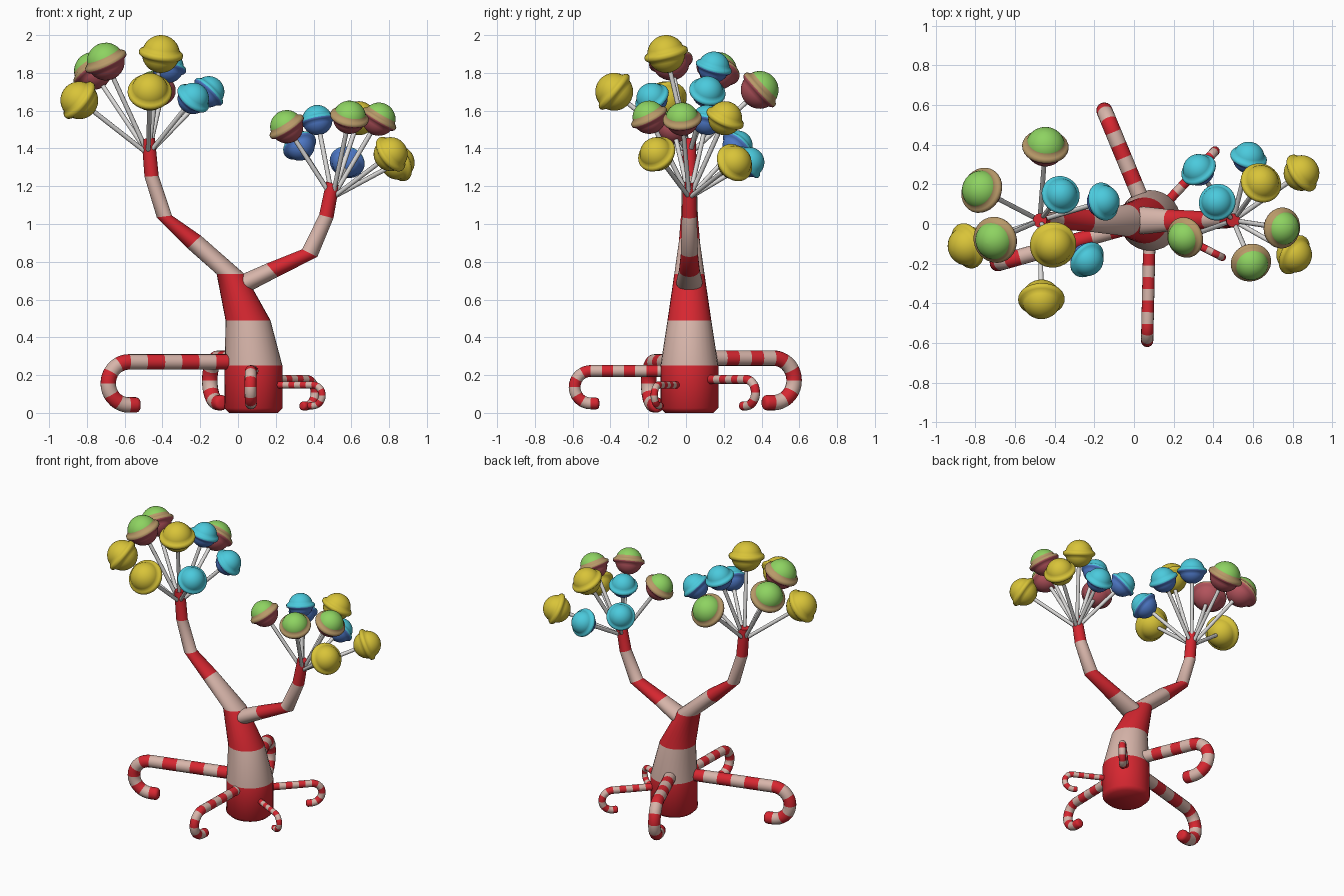
import bpy, bmesh, math
from mathutils import Vector

if "Cube" in bpy.data.objects:
    bpy.data.objects.remove(bpy.data.objects["Cube"])

def material(name, r, g, b):
    m = bpy.data.materials.new(name)
    m.diffuse_color = (r, g, b, 1)
    m.use_nodes = True
    m.node_tree.nodes["Principled BSDF"].inputs["Base Color"].default_value = m.diffuse_color
    return m

RED = material("candy_red", 0.68, 0.02, 0.03)
CREAM = material("pinkish_cream", 0.68, 0.46, 0.40)
YELLOW = material("lemon_yellow", 0.69, 0.55, 0.04)
GREEN = material("apple_green", 0.27, 0.65, 0.12)
ROSE = material("dark_rose", 0.44, 0.085, 0.105)
TAN = material("caramel_tan", 0.48, 0.32, 0.14)
CYAN = material("sky_cyan", 0.07, 0.59, 0.72)
BLUE = material("deep_blue", 0.08, 0.20, 0.60)
GREY = material("stick_grey", 0.72, 0.71, 0.70)

def loft(name, rings, mats, bands, angle=40):
    """Skin a list of vertex rings; bands[i] is the material slot between ring i and i+1."""
    bm = bmesh.new()
    rows = [[bm.verts.new(p) for p in ring] for ring in rings]
    n = len(rows[0])
    for i in range(len(rows) - 1):
        for j in range(n):
            k = (j + 1) % n
            f = bm.faces.new((rows[i][j], rows[i][k], rows[i + 1][k], rows[i + 1][j]))
            f.material_index = bands[i]
    bm.faces.new(rows[0]).material_index = bands[0]
    bm.faces.new(rows[-1]).material_index = bands[-1]
    bmesh.ops.recalc_face_normals(bm, faces=bm.faces)
    me = bpy.data.meshes.new(name)
    bm.to_mesh(me)
    bm.free()
    for m in mats:
        me.materials.append(m)
    ob = bpy.data.objects.new(name, me)
    bpy.context.collection.objects.link(ob)
    bpy.ops.object.select_all(action='DESELECT')
    ob.select_set(True)
    bpy.context.view_layer.objects.active = ob
    bpy.ops.object.shade_smooth_by_angle(angle=math.radians(angle))
    return ob

def ring(centre, a, b, n):
    """Ellipse around centre with half axes a and b."""
    return [centre + a * math.cos(t) + b * math.sin(t)
            for t in (2 * math.pi * j / n for j in range(n))]

CX, CY = 0.08, 0.018

# Trunk and branches: each ring is left x, z, right x, z in the front view, then depth radius
def limb(name, sections, bands):
    rings = []
    for x1, z1, x2, z2, ry in sections:
        c = Vector(((x1 + x2) / 2, CY, (z1 + z2) / 2))
        a = Vector(((x2 - x1) / 2, 0, (z2 - z1) / 2))
        rings.append(ring(c, a, Vector((0, ry, 0)), 28))
    loft(name, rings, [RED, CREAM], bands, 60)

limb("trunk_and_left_branch", [
    (-0.048, 0.0, 0.21, 0.0, 0.128), (-0.073, 0.025, 0.235, 0.025, 0.153),
    (-0.07, 0.25, 0.235, 0.25, 0.153),
    (-0.066, 0.49, 0.172, 0.49, 0.116), (-0.113, 0.735, 0.035, 0.735, 0.08),
    (-0.267, 0.871, -0.196, 0.938, 0.056), (-0.43, 1.035, -0.35, 1.045, 0.045),
    (-0.495, 1.25, -0.42, 1.255, 0.038), (-0.51, 1.45, -0.44, 1.455, 0.035),
], [0, 0, 1, 0, 1, 0, 1, 0])

limb("right_branch", [
    (-0.04, 0.70, 0.0, 0.62, 0.06), (0.024, 0.735, 0.072, 0.648, 0.07),
    (0.15, 0.79, 0.21, 0.72, 0.055), (0.34, 0.866, 0.42, 0.826, 0.045),
    (0.43, 1.05, 0.505, 1.03, 0.04), (0.467, 1.225, 0.536, 1.205, 0.034),
], [1, 1, 0, 1, 0])

# Candy cane roots: straight run out of the trunk, then a hook turning back underneath
def cane(name, heading, z, r, hook, reach, stripe):
    u = Vector((math.cos(math.radians(heading)), math.sin(math.radians(heading)), 0))
    side = Vector((-u.y, u.x, 0))
    up = Vector((0, 0, 1))
    base = Vector((CX, CY, 0))
    turn = reach - hook                     # distance where the hook begins
    path = []                               # distance, height, tangent angle, radius
    bands = []
    d, k, run = turn, 1, []
    while d > 0.08:
        run.append((d, k))
        d -= stripe * r
        k = 1 - k
    run.reverse()
    path.append((max(d, 0.05), z, 0, r))
    for d, k in run:
        path.append((d, z, 0, r))
        bands.append(k)
    for i in range(1, 19):                  # six stripes around the hook
        a = math.pi * i / 18
        path.append((turn + hook * math.sin(a), z - hook + hook * math.cos(a), a, r))
        bands.append(((i - 1) // 3) % 2)
    for back, s in ((0.9, 1), (1.2, 0.92), (1.38, 0.72), (1.45, 0.4)):   # rounded tip
        path.append((turn - back * r, z - 2 * hook, math.pi, r * s))
        bands.append(0)
    rings = []
    for d, h, a, rad in path:
        normal = u * math.sin(a) + up * math.cos(a)
        rings.append(ring(base + u * d + up * h, side * rad, normal * rad, 16))
    loft(name, rings, [RED, CREAM], bands)

cane("left_cane", 195.7, 0.27, 0.041, 0.114, 0.797, 2.3)
cane("back_cane", 112.5, 0.29, 0.041, 0.118, 0.60, 1.7)
cane("front_cane", 268.7, 0.222, 0.031, 0.086, 0.608, 1.9)
cane("back_right_cane", 46.8, 0.177, 0.024, 0.070, 0.48, 1.8)
cane("front_right_cane", -27, 0.148, 0.019, 0.055, 0.41, 1.8)

# Lollipops: two-tone ball with a rim (upper flank of the rim has its own colour), plus a stick
def lollipop(name, hub, centre, r, mats):
    axis = (centre - hub).normalized()
    side = axis.orthogonal().normalized()
    other = axis.cross(side)
    half = [(math.cos(math.radians(t)), math.sin(math.radians(t)))
            for t in (89, 80, 70, 60, 50, 40, 31, 22, 14)]
    half += [(1.08, 0.17), (1.15, 0.11), (1.175, 0.04)]
    profile = half + [(x, -h) for x, h in reversed(half)]
    bands = [0] * 7 + [1] * 5 + [2] * 11
    rings = [ring(centre + axis * h * r, side * x * r, other * x * r, 28) for x, h in profile]
    loft(name, rings, mats, bands)
    w = 0.0125
    loft(name + "_stick", [ring(p, side * w, other * w, 10)
                           for p in (hub, centre - axis * r * 0.8)], [GREY], [0])

flavours = {
    "lemon": [YELLOW, YELLOW, YELLOW],
    "apple": [GREEN, TAN, ROSE],
    "berry": [CYAN, CYAN, BLUE],
}
clusters = {
    "left": (Vector((-0.475, CY, 1.37)), {"lemon": 0.1, "apple": 0.1, "berry": 0.083}, [
        ("lemon", -0.84, -0.11, 1.655), ("lemon", -0.467, -0.38, 1.70),
        ("lemon", -0.408, -0.105, 1.90), ("apple", -0.768, 0.17, 1.81),
        ("apple", -0.70, -0.08, 1.86), ("apple", -0.447, 0.39, 1.71),
        ("berry", -0.37, 0.147, 1.83), ("berry", -0.155, 0.113, 1.70),
        ("berry", -0.237, -0.18, 1.665)]),
    "right": (Vector((0.50, CY, 1.14)), {"lemon": 0.09, "apple": 0.088, "berry": 0.08}, [
        ("lemon", 0.64, 0.207, 1.56), ("lemon", 0.845, 0.257, 1.325),
        ("lemon", 0.808, -0.155, 1.37), ("apple", 0.746, -0.02, 1.555),
        ("apple", 0.59, -0.195, 1.565), ("apple", 0.258, -0.068, 1.515),
        ("berry", 0.326, 0.273, 1.415), ("berry", 0.578, 0.335, 1.327),
        ("berry", 0.42, 0.11, 1.55)]),
}
for side_name, (hub, sizes, pops) in clusters.items():
    for i, (kind, x, y, z) in enumerate(pops):
        lollipop(f"{side_name}_{kind}_lollipop_{i + 1}", hub, Vector((x, y, z)),
                 sizes[kind], flavours[kind])
